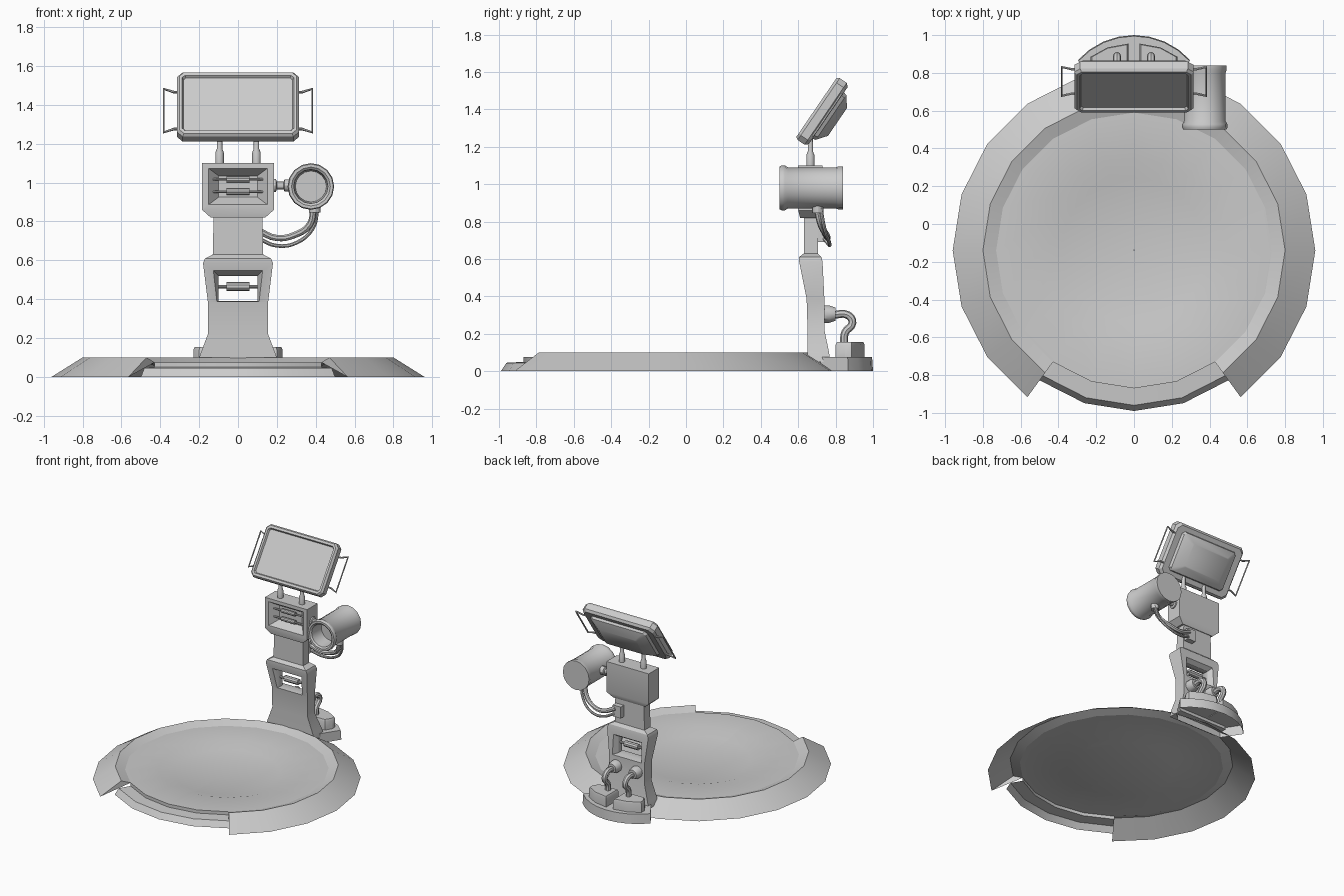
import bpy, bmesh
from math import sin, cos, pi, radians
from mathutils import Matrix, Vector

if "Cube" in bpy.data.objects:
    bpy.data.objects.remove(bpy.data.objects["Cube"])

grey = bpy.data.materials.new("light_grey")
grey.use_nodes = True
grey.diffuse_color = (0.6, 0.6, 0.6, 1)
grey.node_tree.nodes["Principled BSDF"].inputs["Base Color"].default_value = (0.6, 0.6, 0.6, 1)


def finish(ob):
    ob.data.materials.clear()
    ob.data.materials.append(grey)
    bpy.ops.object.select_all(action='DESELECT')
    ob.select_set(True)
    bpy.context.view_layer.objects.active = ob
    bpy.ops.object.shade_smooth_by_angle(angle=radians(30))
    return ob


def loft(name, rings, caps=(True, True), closed=True, recalc=True, matrix=None):
    """Skin a list of matching point rings."""
    bm = bmesh.new()
    rows = [[bm.verts.new(p) for p in ring] for ring in rings]
    n = len(rows[0])
    for a, b in zip(rows, rows[1:]):
        for i in range(n if closed else n - 1):
            j = (i + 1) % n
            bm.faces.new((a[i], a[j], b[j], b[i]))
    if caps[0]:
        bm.faces.new(rows[0][::-1])
    if caps[1]:
        bm.faces.new(rows[-1])
    if recalc:
        bmesh.ops.recalc_face_normals(bm, faces=bm.faces)
    me = bpy.data.meshes.new(name)
    bm.to_mesh(me)
    bm.free()
    ob = bpy.data.objects.new(name, me)
    bpy.context.collection.objects.link(ob)
    if matrix:
        ob.matrix_world = matrix
    return finish(ob)


def turned(name, profile, origin, axis, sides=12, caps=(True, True)):
    """Revolve (radius, distance) pairs about an axis."""
    rings = [[(r * cos(2 * pi * i / sides), r * sin(2 * pi * i / sides), d)
              for i in range(sides)] for r, d in profile]
    m = Matrix.Translation(origin) @ Vector((0, 0, 1)).rotation_difference(Vector(axis)).to_matrix().to_4x4()
    return loft(name, rings, caps, matrix=m)


def arc_ring(name, profile, first, last, caps=(False, False)):
    """Sweep (radius, z) pairs round the platform centre, in 18 degree steps."""
    rings = []
    for k in range(first, last + 1):
        a = radians(18 * k - 90)
        rings.append([(r * cos(a), r * sin(a) - 0.14, z) for r, z in profile])
    return loft(name, rings, caps, closed=False, recalc=False)


def rect(hw, y, z0, z1):
    return [(-hw, y, z0), (hw, y, z0), (hw, y, z1), (-hw, y, z1)]


def slab(hw, y0, y1, z):
    return [(-hw, y0, z), (hw, y0, z), (hw, y1, z), (-hw, y1, z)]


def cut(target, cutter):
    mod = target.modifiers.new("cut", 'BOOLEAN')
    mod.object = cutter
    mod.solver = 'EXACT'
    bpy.ops.object.select_all(action='DESELECT')
    target.select_set(True)
    bpy.context.view_layer.objects.active = target
    bpy.ops.object.modifier_apply(modifier=mod.name)
    bpy.data.objects.remove(cutter)
    finish(target)


def tube(name, pts, radius, smooth=True, matrix=None):
    cu = bpy.data.curves.new(name, 'CURVE')
    cu.dimensions = '3D'
    cu.bevel_depth = radius
    cu.bevel_resolution = 2 if smooth else 1
    cu.resolution_u = 4
    cu.use_fill_caps = True
    sp = cu.splines.new('BEZIER' if smooth else 'POLY')
    store = sp.bezier_points if smooth else sp.points
    store.add(len(pts) - 1)
    for bp, p in zip(store, pts):
        if smooth:
            bp.co = p
            bp.handle_left_type = bp.handle_right_type = 'AUTO'
        else:
            bp.co = (*p, 1)
    ob = bpy.data.objects.new(name, cu)
    bpy.context.collection.objects.link(ob)
    if matrix:
        ob.matrix_world = matrix
    bpy.ops.object.select_all(action='DESELECT')
    ob.select_set(True)
    bpy.context.view_layer.objects.active = ob
    bpy.ops.object.convert(target='MESH')
    return finish(bpy.context.view_layer.objects.active)


# Platform: thin dish, raised rim with a gap at the front, low entry step
dish = [(0.73, 0.075), (0.49, 0.075), (0.385, 0.045), (0.002, 0.045)]
arc_ring("platform_dish", dish[::-1], 0, 20)
rim = [(0.73, 0.075), (0.8, 0.1), (0.96, 0)]
arc_ring("platform_rim", rim, 2, 18, (True, True))
arc_ring("entry_step", [(0.73, 0.075), (0.73, 0.05), (0.82, 0.045), (0.85, 0)], -2, 2)

# Plinth behind the platform, open underneath
def plinth_outline(r, z):
    arc = [radians(42 + 12 * k) for k in range(9)]
    return [(0.2, 0.72, z)] + [(r * cos(a), 0.6 + r * sin(a), z) for a in arc] + [(-0.2, 0.72, z)]


loft("plinth", [plinth_outline(0.4, 0), plinth_outline(0.395, 0.075)], (False, True))

# Column with flared foot and bulging middle
column = loft("column", [slab(*s) for s in (
    (0.21, 0.65, 0.77, 0.05), (0.2, 0.65, 0.765, 0.1), (0.155, 0.65, 0.74, 0.22),
    (0.155, 0.645, 0.74, 0.385), (0.18, 0.605, 0.73, 0.585), (0.17, 0.605, 0.725, 0.61),
    (0.13, 0.63, 0.705, 0.63), (0.125, 0.63, 0.705, 0.84))])
cut(column, loft("window_cutter", [rect(0.145, 0.58, 0.38, 0.565), rect(0.1, 0.66, 0.39, 0.52),
                                   rect(0.1, 0.7, 0.39, 0.52), rect(0.14, 0.76, 0.38, 0.56)]))

# Control head with a recessed panel
head = loft("control_head", [slab(*s) for s in (
    (0.14, 0.61, 0.71, 0.82), (0.185, 0.6, 0.73, 0.86), (0.185, 0.6, 0.73, 1.1))])
cut(head, loft("panel_cutter", [rect(0.16, 0.59, 0.88, 1.08), rect(0.1, 0.66, 0.925, 1.035)]))

# Rollers in both openings
def roller(name, y, z, r):
    turned(name, [(r * 0.4, -0.13), (r * 0.4, -0.06), (r, -0.06), (r, 0.06), (r * 0.4, 0.06), (r * 0.4, 0.13)],
           (0, y, z), (1, 0, 0), 10)


roller("column_roller", 0.675, 0.465, 0.023)
roller("upper_head_roller", 0.632, 1.017, 0.016)
roller("lower_head_roller", 0.632, 0.953, 0.016)

# Plinth blocks, sockets, pipes and screen posts on both sides
for side, s in (("left", 1), ("right", -1)):
    outline = [(0.03, 0.8), (0.2, 0.8), (0.23, 0.85), (0.23, 0.885), (0.14, 0.935), (0.03, 0.955)]
    mid = Vector((0.13, 0.88))
    rings = []
    for f, z in ((1, 0.07), (1, 0.14), (0.92, 0.155)):
        pts = [mid + (Vector(p) - mid) * f for p in outline]
        rings.append([(s * p.x, p.y, z) for p in pts])
    loft(side + "_plinth_block", rings)
    turned(side + "_pipe_socket", [(0.047, 0), (0.047, 0.03), (0.035, 0.065)], (s * 0.09, 0.735, 0.305), (0, 1, 0))
    tube(side + "_pipe", [(s * 0.09, 0.78, 0.3), (s * 0.09, 0.865, 0.3), (s * 0.09, 0.89, 0.26),
                          (s * 0.09, 0.85, 0.205), (s * 0.09, 0.845, 0.14)], 0.021)
    turned(side + "_screen_post", [(0.022, 0), (0.022, 0.06), (0.014, 0.08), (0.014, 0.16)],
           (s * 0.095, 0.665, 1.095), (0, 0, 1))

# Tilted screen: inset face, bezel, casing and tapered back
tilt = Matrix.Translation((0, 0.697, 1.41)) @ Matrix.Rotation(radians(-34.3), 4, 'X')


def octagon(w, h, c, y):
    quarter = [(w, h - c), (w - c, h)]
    top = quarter + [(-x, z) for x, z in quarter[::-1]]
    return [(x, y, z) for x, z in top + [(-x, -z) for x, z in top]]


loft("screen", [octagon(*o) for o in (
    (0.28, 0.165, 0.012, 0.015), (0.287, 0.172, 0.014, 0), (0.302, 0.19, 0.024, 0), (0.315, 0.2, 0.03, 0.015),
    (0.315, 0.2, 0.03, 0.06), (0.3, 0.185, 0.03, 0.077), (0.25, 0.15, 0.02, 0.077),
    (0.24, 0.145, 0.02, 0.095), (0.165, 0.09, 0.01, 0.137))], matrix=tilt)
for side, s in (("left", 1), ("right", -1)):
    tube(side + "_screen_handle", [(s * 0.25, 0.07, 0.115), (s * 0.33, 0.07, 0.115), (s * 0.382, 0.07, 0.135),
                                   (s * 0.382, 0.07, -0.135), (s * 0.33, 0.07, -0.115), (s * 0.25, 0.07, -0.115)],
         0.007, False, tilt)

# Side lamp with hollow front, mounting arm and cables
turned("lamp", [(0.08, 0.12), (0.088, 0.01), (0.1, 0), (0.115, 0), (0.12, 0.012), (0.12, 0.028), (0.11, 0.045),
                (0.11, 0.3), (0.115, 0.315), (0.115, 0.34)], (0.375, 0.5, 0.98), (0, 1, 0), 16)
turned("lamp_arm", [(0.034, 0), (0.034, 0.015), (0.02, 0.02), (0.02, 0.055), (0.032, 0.06), (0.032, 0.1)],
       (0.18, 0.665, 0.985), (1, 0, 0))
turned("lamp_cable_collar", [(0.03, 0), (0.03, 0.05)], (0.395, 0.705, 0.845), (0, 0, 1))
loft("cable_box", [[(x + 0.085, y, z) for x, y, z in slab(0.035, 0.7, 0.745, h)] for h in (0.69, 0.78)])
tube("thick_cable", [(0.39, 0.7, 0.87), (0.37, 0.72, 0.785), (0.29, 0.75, 0.73),
                     (0.2, 0.755, 0.715), (0.1, 0.735, 0.755)], 0.017)
tube("thin_cable", [(0.41, 0.72, 0.87), (0.385, 0.74, 0.765), (0.3, 0.765, 0.69),
                    (0.2, 0.765, 0.675), (0.1, 0.735, 0.715)], 0.01)
